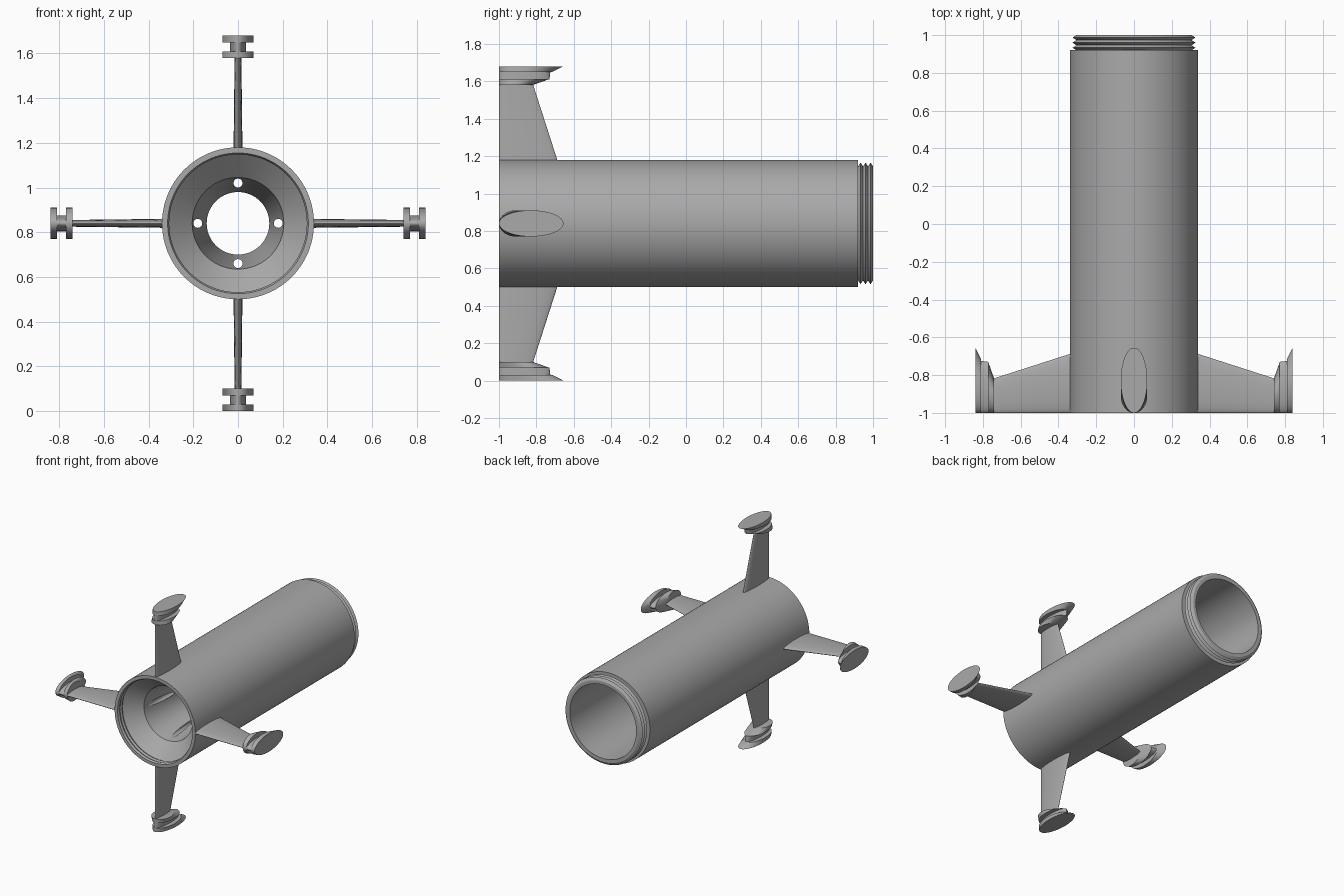
import bpy, bmesh, math
from mathutils import Matrix, Vector

cube = bpy.data.objects.get("Cube")
if cube:
    bpy.data.objects.remove(cube, do_unlink=True)

AXIS = Vector((0, 0, 0.84))
GREY = (0.4, 0.4, 0.4, 1)
grey = bpy.data.materials.new("plain grey")
grey.use_nodes = True
grey.diffuse_color = GREY
grey.node_tree.nodes["Principled BSDF"].inputs["Base Color"].default_value = GREY


def finish(name, bm, matrix=Matrix()):
    bmesh.ops.recalc_face_normals(bm, faces=bm.faces)
    bm.transform(Matrix.Translation(AXIS) @ matrix)
    mesh = bpy.data.meshes.new(name)
    bm.to_mesh(mesh)
    bm.free()
    mesh.materials.append(grey)
    obj = bpy.data.objects.new(name, mesh)
    bpy.context.collection.objects.link(obj)
    return obj


def bridge(bm, a, b):
    n = len(a)
    for i in range(n):
        j = (i + 1) % n
        bm.faces.new((a[i], a[j], b[j], b[i]))


def lathe(profile, sides=96):
    """Revolve a closed (radius, y) outline about the y axis."""
    bm = bmesh.new()
    rings = []
    for r, y in profile:
        angles = [math.tau * i / sides for i in range(sides)]
        rings.append([bm.verts.new((r * math.cos(a), y, r * math.sin(a))) for a in angles])
    for k, ring in enumerate(rings):
        bridge(bm, ring, rings[(k + 1) % len(rings)])
    return bm


def loft(sections, sides=48):
    """Stack elliptical (height, back y, front y, half width) sections along z."""
    bm = bmesh.new()
    rings = []
    for z, back, front, w in sections:
        mid, half = (back + front) / 2, (front - back) / 2
        angles = [math.tau * i / sides for i in range(sides)]
        rings.append([bm.verts.new((w * math.sin(a), mid + half * math.cos(a), z)) for a in angles])
    for a, b in zip(rings, rings[1:]):
        bridge(bm, a, b)
    bm.faces.new(rings[0])
    bm.faces.new(rings[-1])
    return bm


def thread(root, crest, start, end, turns=3):
    step = (end - start) / (2 * turns)
    return [(crest if i % 2 else root, start + i * step) for i in range(2 * turns + 1)]


# Hollow body: outer wall, threaded neck, bore, inner nozzle, flared threaded mouth
outline = [(0.34, -1), (0.34, 0.92)]
outline += thread(0.305, 0.325, 0.92, 1.0)
outline += [(0.28, 1), (0.28, -0.3), (0.14, -0.3), (0.14, -0.4), (0.205, -0.84)]
outline += thread(0.315, 0.308, -0.94, -1.0, 2)
body = finish("body_tube", lathe(outline))

# Four small ports through the nozzle wall
cutter_bm = bmesh.new()
for k in range(4):
    place = Matrix.Rotation(k * math.pi / 2, 4, 'Y') @ Matrix.Translation((0, -0.55, 0.18))
    bmesh.ops.create_cone(cutter_bm, cap_ends=True, segments=24, radius1=0.02, radius2=0.02,
                          depth=0.7, matrix=place @ Matrix.Rotation(math.pi / 2, 4, 'X'))
cutter = finish("port_cutter", cutter_bm)
cutter.hide_render = True
cutter.hide_set(True)
ports = body.modifiers.new("ports", 'BOOLEAN')
ports.operation = 'DIFFERENCE'
ports.solver = 'EXACT'
ports.object = cutter

# Fins with grooved end shoes
FIN = [(0.33, -1, -0.685, 0.02), (0.75, -1, -0.82, 0.015)]
SHOE = [(0.74, -1, -0.82, 0.07), (0.77, -1, -0.735, 0.07), (0.77, -1, -0.73, 0.036),
        (0.81, -1, -0.725, 0.036), (0.81, -1, -0.715, 0.07), (0.84, -1, -0.655, 0.07)]
parts = [body]
for k, side in enumerate(("top", "left", "bottom", "right")):
    turn = Matrix.Rotation(k * math.pi / 2, 4, 'Y')
    parts.append(finish(side + "_fin", loft(FIN), turn))
    parts.append(finish(side + "_shoe", loft(SHOE), turn))

# Smooth shading with crisp edges
bpy.ops.object.select_all(action='DESELECT')
for part in parts:
    part.select_set(True)
bpy.context.view_layer.objects.active = body
bpy.ops.object.shade_smooth_by_angle(angle=math.radians(30))
